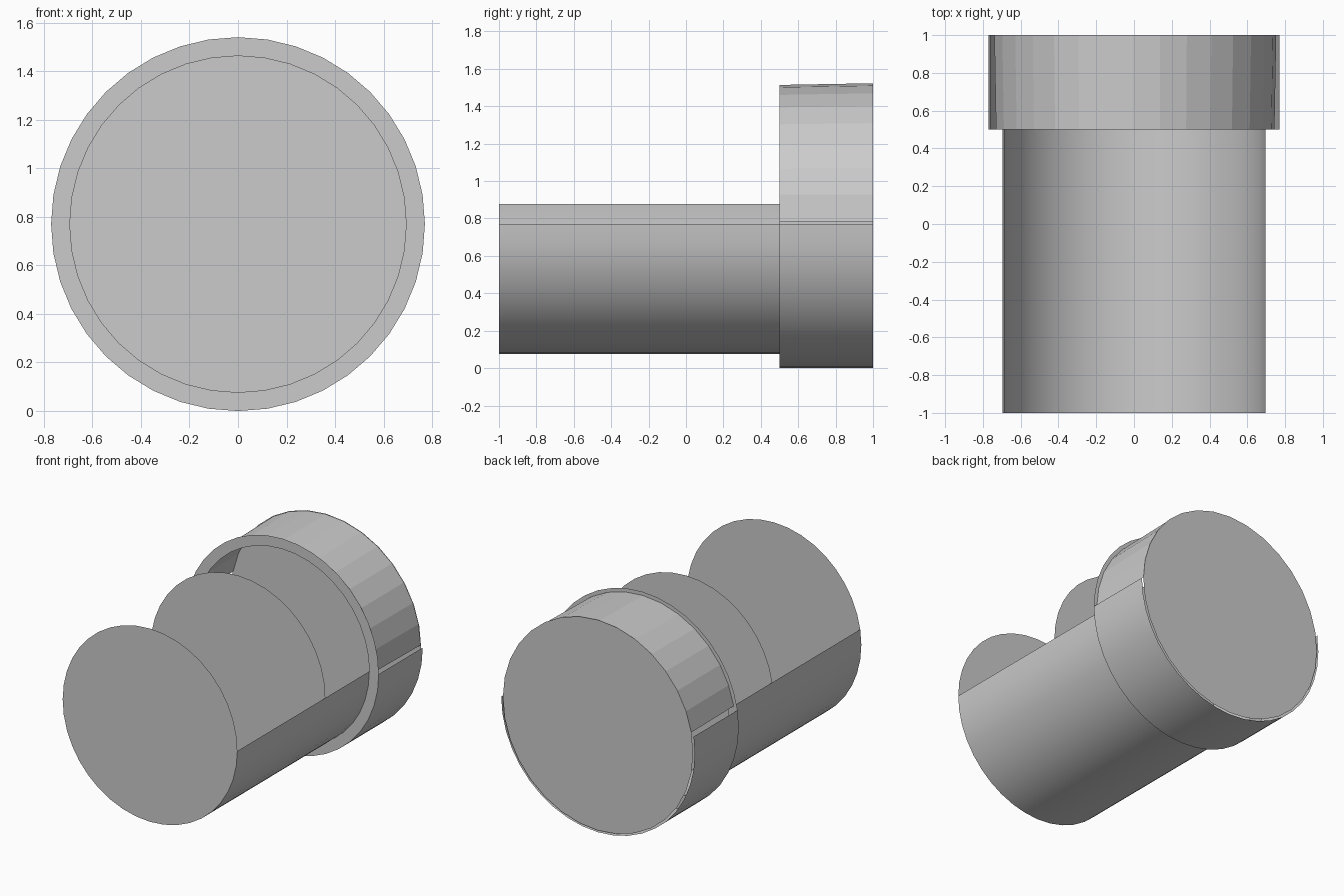
import bpy, math

if "Cube" in bpy.data.objects:
    bpy.data.objects.remove(bpy.data.objects["Cube"])

CZ = 0.77   # height of the shared axis
R_IN, R_OUT = 0.695, 0.77


def make(name, verts, faces, smooth=False):
    me = bpy.data.meshes.new(name)
    me.from_pydata(verts, [], faces)
    me.update()
    ob = bpy.data.objects.new(name, me)
    bpy.context.collection.objects.link(ob)
    for p in me.polygons:
        p.use_smooth = smooth
    return ob


def pt(r, deg, y):
    a = math.radians(deg)
    return (r * math.cos(a), y, CZ + r * math.sin(a))


def disc(name, r, y, n=40):
    make(name, [pt(r, 360 * i / n, y) for i in range(n)], [tuple(range(n))])


def curved_sheet(name, r0, r1, y0, y1, a0, a1, n, smooth):
    # open sheet swept around the axis from angle a0 to a1
    verts, faces = [], []
    for i in range(n + 1):
        a = a0 + (a1 - a0) * i / n
        verts += [pt(r0, a, y0), pt(r1, a, y1)]
    for i in range(n):
        k = 2 * i
        faces.append((k, k + 2, k + 3, k + 1))
    make(name, verts, faces, smooth)


# Long open trough, slightly higher on the left edge
curved_sheet("trough", R_IN, R_IN, -1, 0.5, 171, 360, 21, True)

# Front wall and middle partition
disc("front_wall", R_IN, -1)
disc("middle_partition", R_IN, 0)

# Collar ring where the trough meets the wider end
curved_sheet("collar_ring", R_OUT, R_IN, 0.5, 0.5, 0, 360, 40, False)

# Wider end: smooth lower shell, faceted upper cover, back wall
curved_sheet("end_lower_shell", R_OUT, R_OUT, 0.5, 1, 171, 360, 21, True)
curved_sheet("end_upper_cover", 0.744, 0.753, 0.5, 1, 1, 169, 15, False)
disc("back_wall", 0.757, 1, 32)
